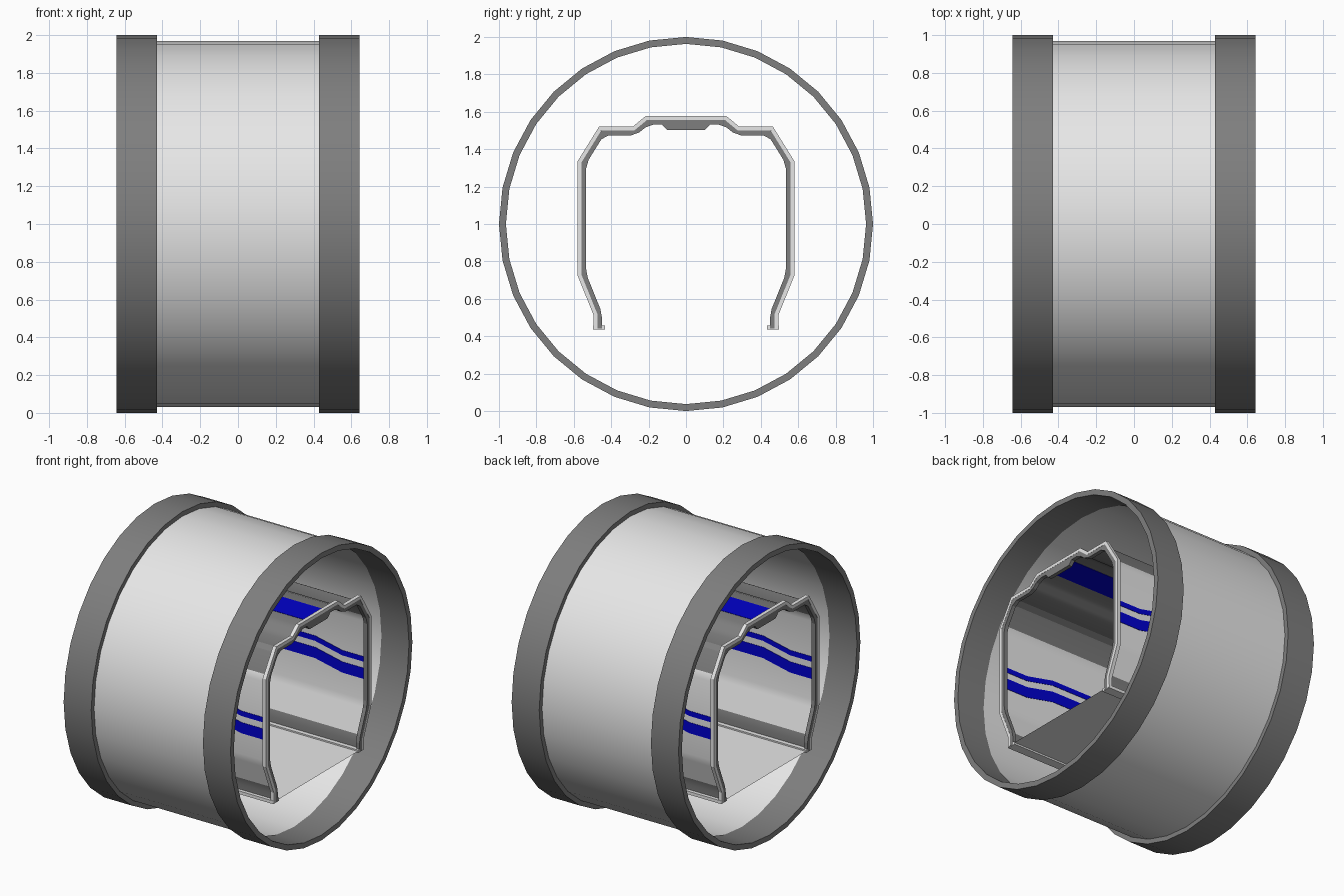
import bpy, bmesh, math
from mathutils import Vector

if "Cube" in bpy.data.objects:
    bpy.data.objects.remove(bpy.data.objects["Cube"])


def material(name, rgb):
    m = bpy.data.materials.new(name)
    m.diffuse_color = (*rgb, 1)
    m.use_nodes = True
    m.node_tree.nodes["Principled BSDF"].inputs["Base Color"].default_value = m.diffuse_color
    return m


LIGHT = material("light_grey", (0.80, 0.80, 0.80))
DARK = material("dark_grey", (0.21, 0.21, 0.21))
BLUE = material("blue", (0.0, 0.0, 0.62))


def finish(name, bm, mats, smooth=None):
    bmesh.ops.recalc_face_normals(bm, faces=bm.faces)
    me = bpy.data.meshes.new(name)
    bm.to_mesh(me)
    bm.free()
    for m in mats:
        me.materials.append(m)
    if smooth:
        me.shade_smooth()
        me.set_sharp_from_angle(angle=math.radians(smooth))
    ob = bpy.data.objects.new(name, me)
    bpy.context.collection.objects.link(ob)
    return ob


def along_x(u, v, t):      # profile in y,z swept along x
    return (t, u, v)


def along_y(u, v, t):      # profile in x,z swept along y
    return (u, t, v)


def band(name, a, b, lo, hi, mat, place=along_x, closed=False, smooth=None, rule=None):
    """Solid between two matching paths a and b, swept from lo to hi."""
    bm = bmesh.new()
    rows = [[bm.verts.new(place(u, v, t)) for u, v in path]
            for path, t in ((a, lo), (b, lo), (b, hi), (a, hi))]
    n = len(a)
    for i in range(n if closed else n - 1):
        j = (i + 1) % n
        for k in range(4):
            r, s = rows[k], rows[(k + 1) % 4]
            bm.faces.new((r[i], r[j], s[j], s[i]))
    if not closed:
        for i in (0, -1):
            bm.faces.new([r[i] for r in rows])
    if rule:
        bm.normal_update()
        for f in bm.faces:
            f.material_index = rule(f)
    return finish(name, bm, mat if rule else [mat], smooth)


def box(name, x, y, z, mat):
    return band(name, [(y[0], z[0]), (y[1], z[0])], [(y[0], z[1]), (y[1], z[1])], *x, mat)


def circle(r, n=32):
    return [(r * math.sin(2 * math.pi * i / n), 1 + r * math.cos(2 * math.pi * i / n))
            for i in range(n)]


def inset(path, d):
    """Mitred inward offset of an open path."""
    p = [Vector(q) for q in path]
    nor = [Vector((-(b - a).y, (b - a).x)).normalized() for a, b in zip(p, p[1:])]
    out = []
    for i, q in enumerate(p):
        n1, n2 = nor[max(i - 1, 0)], nor[min(i, len(nor) - 1)]
        out.append(tuple(q + (n1 + n2) * d / (1 + n1.dot(n2))))
    return out


def chamfer(path, d):
    """Cut every inner corner of an open path."""
    p = [Vector(q) for q in path]
    out = [path[0]]
    for a, b, c in zip(p, p[1:], p[2:]):
        out += [tuple(b + (a - b).normalized() * d), tuple(b + (c - b).normalized() * d)]
    return out + [path[-1]]


# Outer tube and its two collars
band("tube", circle(0.968), circle(0.9655), -0.432, 0.432, LIGHT, closed=True, smooth=30)
for side, s in (("left", -1), ("right", 1)):
    lo, hi = sorted((s * 0.43, s * 0.642))
    band("collar_" + side, circle(1.0), circle(0.963), lo, hi, DARK, closed=True, smooth=30)

# Inner passage: dark top and skirts, light walls
half = [(0.495, 0.44), (0.495, 0.515), (0.58, 0.725), (0.58, 1.335),
        (0.465, 1.52), (0.285, 1.52), (0.215, 1.578)]
arch = half + [(-y, z) for y, z in reversed(half)]


def wall_rule(f):
    z = f.calc_center_median().z
    return 0 if abs(f.normal.x) < 0.9 and 0.55 < z < 1.345 else 1


band("passage_shell", chamfer(inset(arch, 0.022), 0.025), chamfer(inset(arch, 0.032), 0.025),
     -0.61, 0.61, [LIGHT, DARK], smooth=25, rule=wall_rule)

# Light rims, dark inner lips and ceiling blocks at the passage ends
for side, s in (("left", -1), ("right", 1)):
    lo, hi = sorted((s * 0.596, s * 0.622))
    band("passage_rim_" + side, arch, inset(arch, 0.021), lo, hi, LIGHT)
    lo, hi = sorted((s * 0.594, s * 0.621))
    band("passage_lip_" + side, chamfer(inset(arch, 0.020), 0.004),
         chamfer(inset(arch, 0.046), 0.025), lo, hi, DARK)
    band("ceiling_block_" + side, [(-0.13, 1.534), (0.13, 1.534)],
         [(-0.1, 1.502), (0.1, 1.502)], lo, hi, DARK)

# Floor sheet and the foot rails beside it
bm = bmesh.new()
bm.faces.new([bm.verts.new((x, y, 0.448)) for x, y in
              ((-0.62, -0.44), (0.62, -0.44), (0.62, 0.44), (-0.62, 0.44))])
finish("floor", bm, [LIGHT])
for side, s in (("front", -1), ("back", 1)):
    box("foot_rail_" + side, (-0.62, 0.62), sorted((s * 0.432, s * 0.497)), (0.436, 0.458), LIGHT)

# Blue panels on the ceiling and the roof
box("ceiling_blue_panel", (-0.594, 0.594), (-0.1, 0.1), (1.543, 1.548), BLUE)
box("roof_blue_panel", (-0.596, 0.596), (-0.1, 0.1), (1.554, 1.558), BLUE)

# Blue wall stripes that rise in the middle, inside and outside each wall
wave = [(-0.595, 0), (-0.42, 0), (-0.21, 0.045), (0.21, 0.045), (0.42, 0), (0.595, 0)]
for wall, s in (("front", -1), ("back", 1)):
    for face, y in (("inner", 0.5475), ("outer", 0.5585)):
        for size, z0, z1 in (("thin", 1.02, 1.055), ("thick", 0.90, 0.975)):
            lo, hi = sorted((s * (y - 0.002), s * (y + 0.002)))
            band(f"{size}_stripe_{face}_{wall}", [(x, z0 + d) for x, d in wave],
                 [(x, z1 + d) for x, d in wave], lo, hi, BLUE, along_y)
